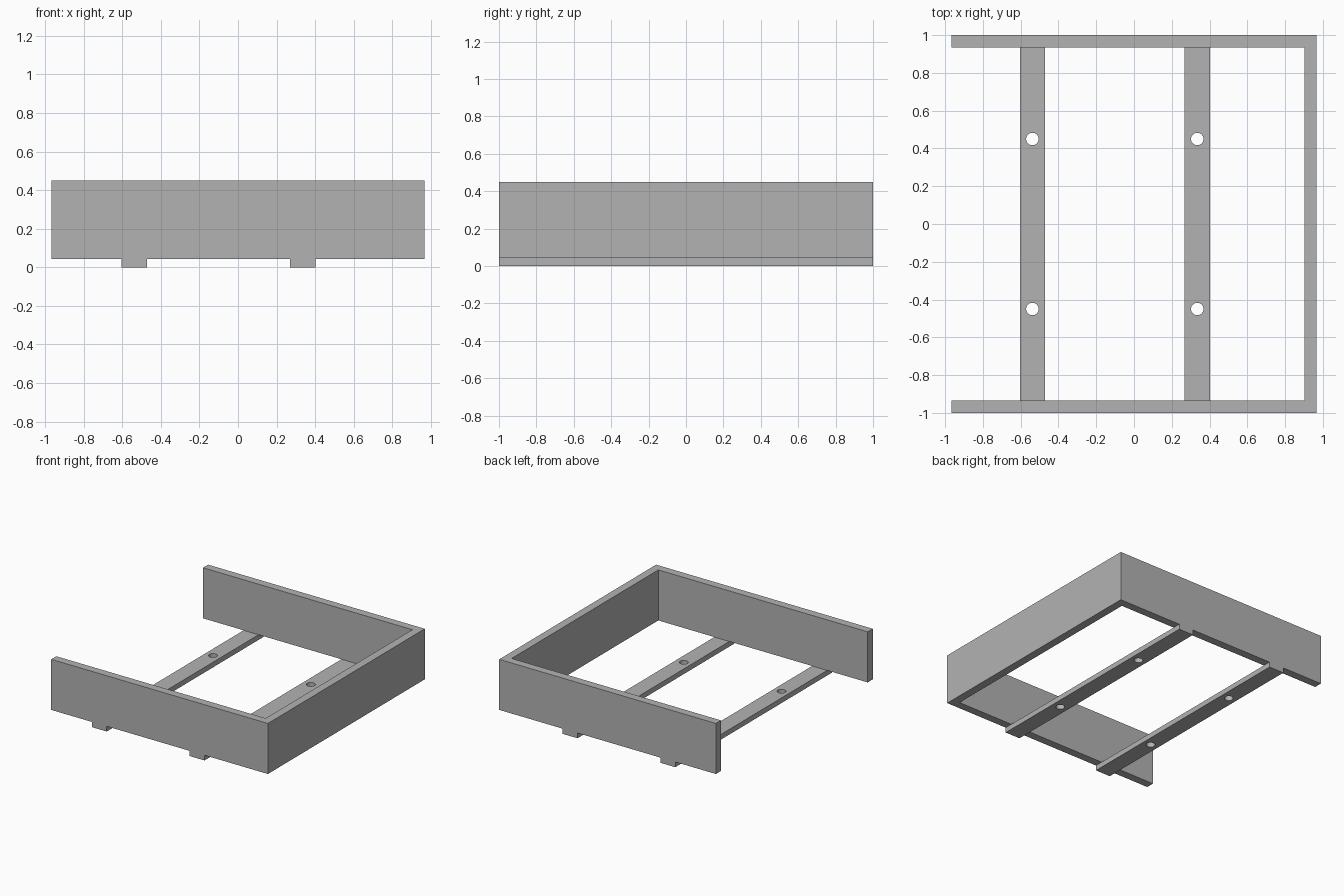
import bpy, bmesh, math

if "Cube" in bpy.data.objects:
    bpy.data.objects.remove(bpy.data.objects["Cube"])

grey = bpy.data.materials.new("plain grey")
grey.diffuse_color = (0.45, 0.45, 0.45, 1)
grey.use_nodes = True
grey.node_tree.nodes["Principled BSDF"].inputs["Base Color"].default_value = grey.diffuse_color

HALF_X, HALF_Y = 0.967, 1.0      # outer half sizes
WALL = 0.065                     # wall thickness
BASE, TOP = 0.042, 0.45          # underside and top of the walls
SLAT_W = 0.133
HOLE_R, HOLE_Y = 0.033, 0.45


def extrude_profile(name, points, z0, z1):
    """Extrude a flat outline from z0 up to z1."""
    bm = bmesh.new()
    face = bm.faces.new([bm.verts.new((x, y, z0)) for x, y in points])
    new = bmesh.ops.extrude_face_region(bm, geom=[face])["geom"]
    verts = [v for v in new if isinstance(v, bmesh.types.BMVert)]
    bmesh.ops.translate(bm, verts=verts, vec=(0, 0, z1 - z0))
    bmesh.ops.recalc_face_normals(bm, faces=bm.faces)
    mesh = bpy.data.meshes.new(name)
    bm.to_mesh(mesh)
    bm.free()
    mesh.materials.append(grey)
    obj = bpy.data.objects.new(name, mesh)
    bpy.context.collection.objects.link(obj)
    return obj


# Three-sided wall, open on the left
inner_x, inner_y = HALF_X - WALL, HALF_Y - WALL
extrude_profile("wall_frame", [
    (-HALF_X, -HALF_Y), (HALF_X, -HALF_Y), (HALF_X, HALF_Y), (-HALF_X, HALF_Y),
    (-HALF_X, inner_y), (inner_x, inner_y), (inner_x, -inner_y), (-HALF_X, -inner_y),
], BASE, TOP)

# Two slats running under the walls, each drilled twice
for side, cx in (("left", -0.538), ("right", 0.335)):
    h = SLAT_W / 2
    slat = extrude_profile(side + "_slat", [
        (cx - h, -HALF_Y), (cx + h, -HALF_Y), (cx + h, HALF_Y), (cx - h, HALF_Y)], 0, BASE)
    for y in (-HOLE_Y, HOLE_Y):
        circle = [(cx + HOLE_R * math.cos(a), y + HOLE_R * math.sin(a))
                  for a in (math.tau * i / 32 for i in range(32))]
        drill = extrude_profile(side + "_drill", circle, -0.1, 0.2)
        drill.hide_render = True
        drill.hide_set(True)
        cut = slat.modifiers.new("hole", 'BOOLEAN')
        cut.operation = 'DIFFERENCE'
        cut.solver = 'EXACT'
        cut.object = drill
    # Smooth hole walls, crisp edges
    bpy.ops.object.select_all(action='DESELECT')
    slat.select_set(True)
    bpy.context.view_layer.objects.active = slat
    for m in list(slat.modifiers):
        bpy.ops.object.modifier_apply(modifier=m.name)
    bpy.ops.object.shade_smooth_by_angle(angle=math.radians(30))

# Remove the spent drills
for obj in [o for o in bpy.data.objects if "_drill" in o.name]:
    bpy.data.objects.remove(obj)
